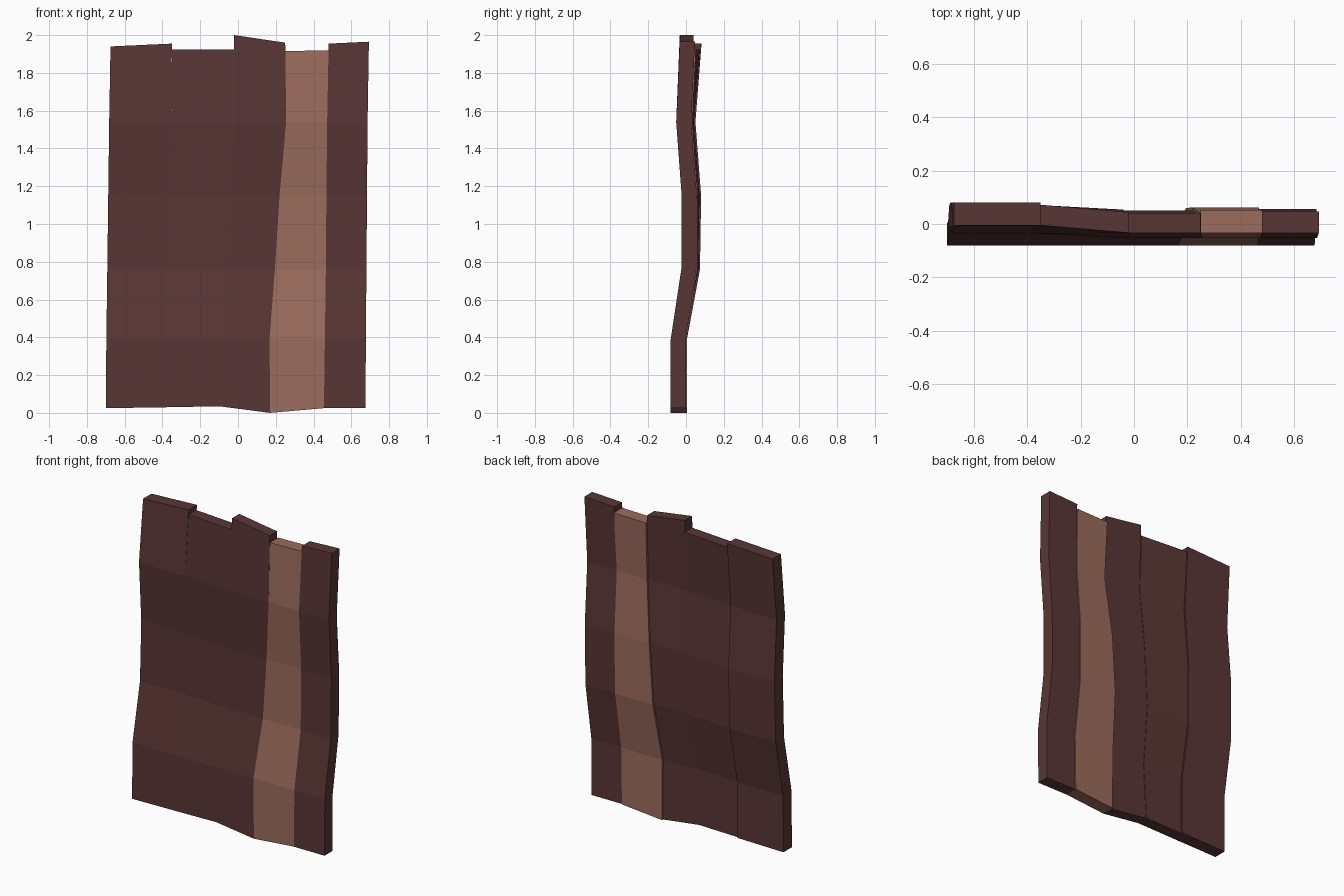
import bpy, bmesh

if "Cube" in bpy.data.objects:
    bpy.data.objects.remove(bpy.data.objects["Cube"])


def material(name, rgb):
    m = bpy.data.materials.new(name)
    m.diffuse_color = (*rgb, 1)
    m.use_nodes = True
    m.node_tree.nodes["Principled BSDF"].inputs["Base Color"].default_value = m.diffuse_color
    return m


dark = material("dark brown wood", (0.098, 0.037, 0.035))
light = material("light brown wood", (0.33, 0.15, 0.11))

# Heights of the inner bends, from bottom to top
BENDS = [0.39, 0.76, 1.15, 1.54]

# Seams between planks: x at the six levels, and front depth y at the six levels
SEAM_X = [
    [-0.70, -0.697, -0.692, -0.687, -0.682, -0.675],
    [-0.37, -0.368, -0.363, -0.358, -0.354, -0.35],
    [-0.10, -0.08, -0.06, -0.04, -0.025, -0.02],
    [0.17, 0.167, 0.195, 0.22, 0.255, 0.25],
    [0.455, 0.46, 0.465, 0.468, 0.472, 0.48],
    [0.675, 0.677, 0.68, 0.683, 0.686, 0.693],
]
LEFT_Y = [-0.081, -0.081, -0.012, -0.006, -0.036, -0.005]
RIGHT_Y = [-0.081, -0.081, -0.025, -0.023, -0.052, -0.033]
SEAM_Y = [LEFT_Y, LEFT_Y] + [RIGHT_Y] * 4
SEAM_BOTTOM = [0.025, 0.03, 0.035, 0.0, 0.025, 0.025]

# Planks: left top, right top, thickness, material
PLANKS = [
    (1.94, 1.955, 0.086, dark),
    (1.925, 1.925, 0.077, dark),
    (2.00, 1.96, 0.074, dark),
    (1.915, 1.92, 0.085, light),
    (1.955, 1.965, 0.080, dark),
]


def plank(i, top_left, top_right, thick, mat):
    bm = bmesh.new()
    rings = []
    for k in range(6):
        ring = []
        for s, top, back in ((i, top_left, 0), (i + 1, top_right, 0),
                             (i + 1, top_right, 1), (i, top_left, 1)):
            z = ([SEAM_BOTTOM[s]] + BENDS + [top])[k]
            ring.append(bm.verts.new((SEAM_X[s][k], SEAM_Y[s][k] + back * thick, z)))
        rings.append(ring)
    for a, b in zip(rings, rings[1:]):
        for j in range(4):
            n = (j + 1) % 4
            bm.faces.new((a[j], a[n], b[n], b[j]))
    bm.faces.new(rings[0])
    bm.faces.new(rings[-1])
    bmesh.ops.recalc_face_normals(bm, faces=bm.faces)
    me = bpy.data.meshes.new(f"plank_{i + 1}")
    bm.to_mesh(me)
    bm.free()
    me.materials.append(mat)
    bpy.context.collection.objects.link(bpy.data.objects.new(f"plank_{i + 1}", me))


for i, spec in enumerate(PLANKS):
    plank(i, *spec)
